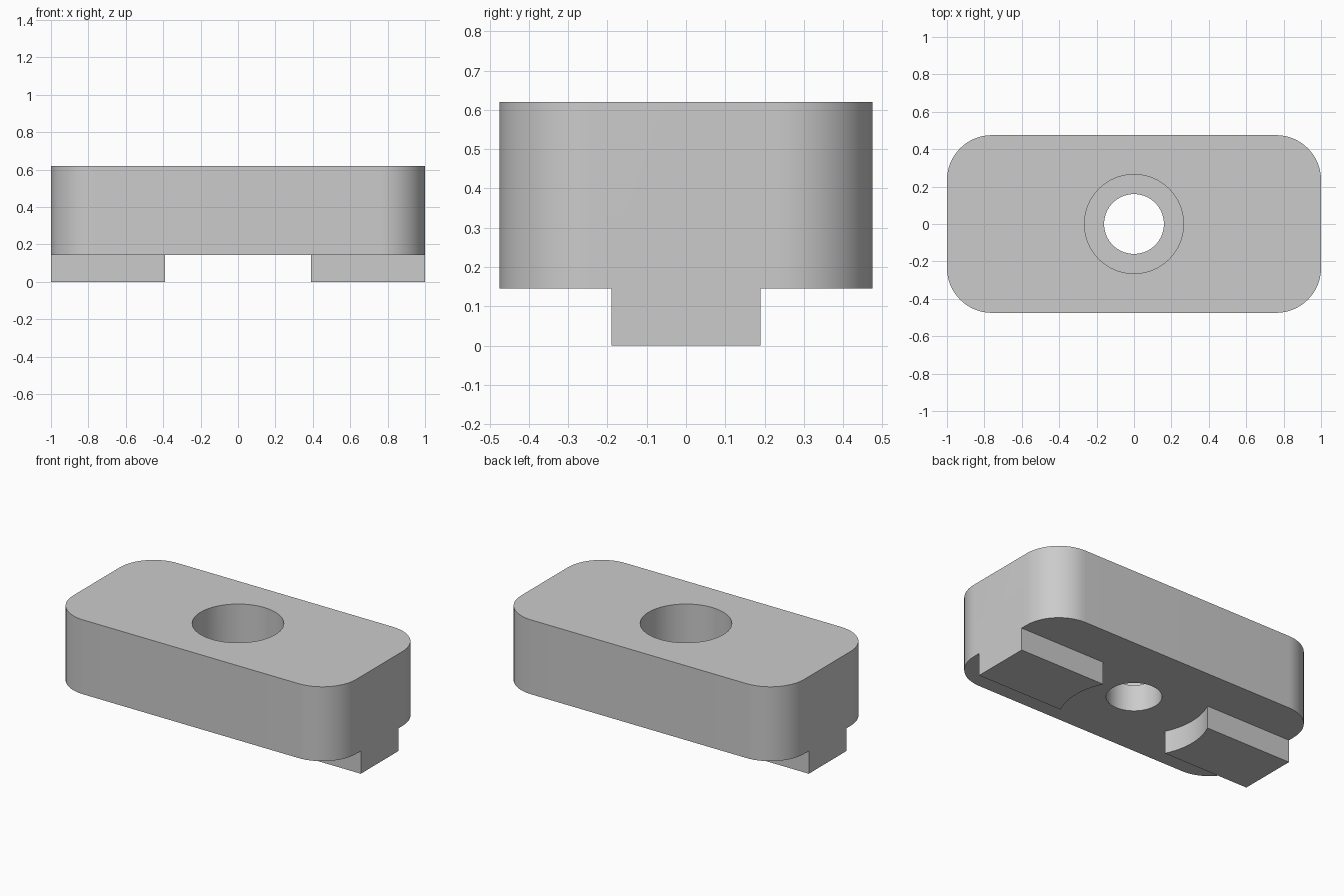
import bpy
import bmesh
from math import atan2, cos, hypot, pi, radians, sin

cube = bpy.data.objects.get("Cube")
if cube:
    bpy.data.objects.remove(cube, do_unlink=True)

LENGTH, WIDTH = 1.0, 0.475          # half sizes
BOTTOM, TOP = 0.145, 0.62           # main block heights
CORNER = 0.24
KEY_WIDTH, KEY_INNER = 0.19, 0.39   # half width and inner corner of the keys

grey = bpy.data.materials.new("Grey")
grey.use_nodes = True
colour = (0.6, 0.6, 0.6, 1)
grey.diffuse_color = colour
grey.node_tree.nodes["Principled BSDF"].inputs["Base Color"].default_value = colour


def arc(x, y, radius, start, end, steps):
    return [(x + radius * cos(start + (end - start) * i / steps),
             y + radius * sin(start + (end - start) * i / steps))
            for i in range(steps + 1)]


def prism(name, outline, low, high):
    """Extrude a flat outline between two heights."""
    bm = bmesh.new()
    face = bm.faces.new([bm.verts.new((x, y, low)) for x, y in outline])
    raised = bmesh.ops.extrude_face_region(bm, geom=[face])["geom"]
    verts = [v for v in raised if isinstance(v, bmesh.types.BMVert)]
    bmesh.ops.translate(bm, vec=(0, 0, high - low), verts=verts)
    bmesh.ops.recalc_face_normals(bm, faces=bm.faces)
    mesh = bpy.data.meshes.new(name)
    bm.to_mesh(mesh)
    bm.free()
    mesh.materials.append(grey)
    obj = bpy.data.objects.new(name, mesh)
    bpy.context.collection.objects.link(obj)
    return obj


def combine(target, tool, operation):
    mod = target.modifiers.new(tool.name, "BOOLEAN")
    mod.object, mod.operation, mod.solver = tool, operation, "EXACT"
    bpy.context.view_layer.objects.active = target
    bpy.ops.object.modifier_apply(modifier=mod.name)
    bpy.data.objects.remove(tool, do_unlink=True)


# Main block with rounded vertical corners
outline = []
for i, (sx, sy) in enumerate([(1, 1), (-1, 1), (-1, -1), (1, -1)]):
    outline += arc(sx * (LENGTH - CORNER), sy * (WIDTH - CORNER), CORNER,
                   i * pi / 2, (i + 1) * pi / 2, 16)
block = prism("slot_block", outline, BOTTOM, TOP)

# Locating keys underneath, hollowed by an arc around the bolt hole
radius = hypot(KEY_INNER, KEY_WIDTH)
sweep = atan2(KEY_WIDTH, KEY_INNER)
key_outline = arc(0, 0, radius, -sweep, sweep, 12)
key_outline += [(LENGTH, KEY_WIDTH), (LENGTH, -KEY_WIDTH)]
for name, side in (("left_key", 1), ("right_key", -1)):
    key = prism(name, [(side * x, y) for x, y in key_outline], 0, BOTTOM + 0.1)
    combine(block, key, "UNION")

# Bolt hole and counterbore
for name, r, low in (("bolt_hole", 0.16, -0.1), ("counterbore", 0.265, 0.315)):
    cutter = prism(name, arc(0, 0, r, 0, 2 * pi, 64)[:-1], low, TOP + 0.1)
    combine(block, cutter, "DIFFERENCE")

# Smooth rounded walls, keep the edges sharp
bpy.ops.object.select_all(action="DESELECT")
block.select_set(True)
bpy.context.view_layer.objects.active = block
bpy.ops.object.shade_smooth_by_angle(angle=radians(30))
